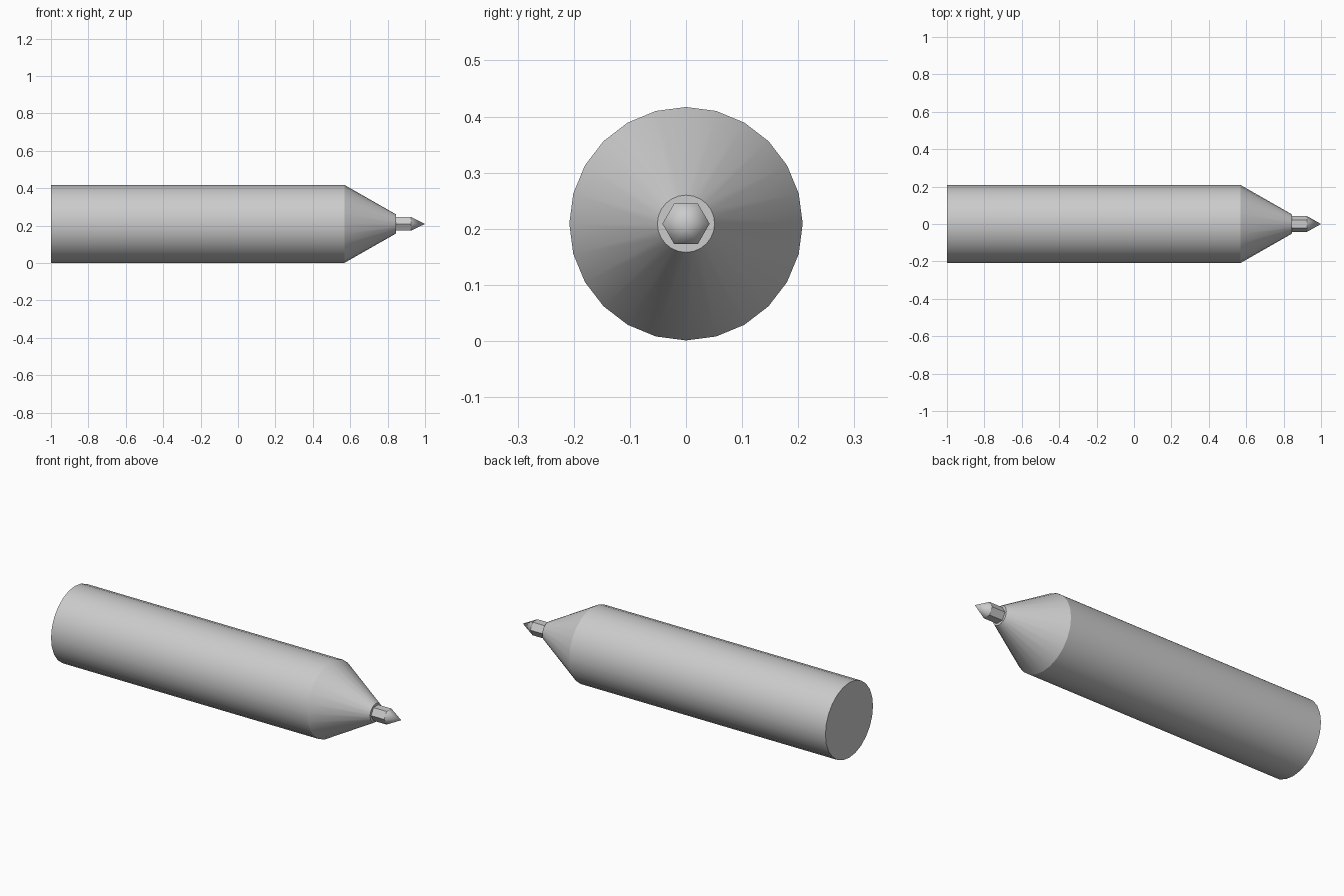
import bpy, bmesh, math

if "Cube" in bpy.data.objects:
    bpy.data.objects.remove(bpy.data.objects["Cube"])

AXIS_Z = 0.209


def lathe_x(name, profile, sides, flat_sections=()):
    """Revolve (x, radius) points about the x axis; rings stay sharp."""
    bm = bmesh.new()
    rings = []
    for x, r in profile:
        n = sides if r > 0 else 1
        rings.append([bm.verts.new((x, r * math.cos(2 * math.pi * i / sides),
                                    AXIS_Z + r * math.sin(2 * math.pi * i / sides)))
                      for i in range(n)])
    for s, (a, b) in enumerate(zip(rings, rings[1:])):
        for i in range(sides):
            j = (i + 1) % sides
            quad = [a[i], a[j], b[j], b[i]] if len(b) > 1 else [a[i], a[j], b[0]]
            bm.faces.new(quad).smooth = s not in flat_sections
    # Flat end caps
    for ring in (rings[0], rings[-1]):
        if len(ring) > 1:
            bm.faces.new(ring)
    # Sharp edges around every ring
    for ring in rings:
        if len(ring) > 1:
            for i in range(sides):
                bm.edges.get((ring[i], ring[(i + 1) % sides])).smooth = False
    bmesh.ops.recalc_face_normals(bm, faces=bm.faces)
    mesh = bpy.data.meshes.new(name)
    bm.to_mesh(mesh)
    bm.free()
    obj = bpy.data.objects.new(name, mesh)
    bpy.context.collection.objects.link(obj)
    return obj


# Round barrel with its tapered nose
lathe_x("barrel", [(-1.0, 0.208), (0.57, 0.208), (0.845, 0.051)], 24)

# Hexagonal shaft with a pointed end
lathe_x("hex_tip", [(0.835, 0.042), (0.925, 0.042), (1.0, 0.0)], 6, flat_sections=(0,))
